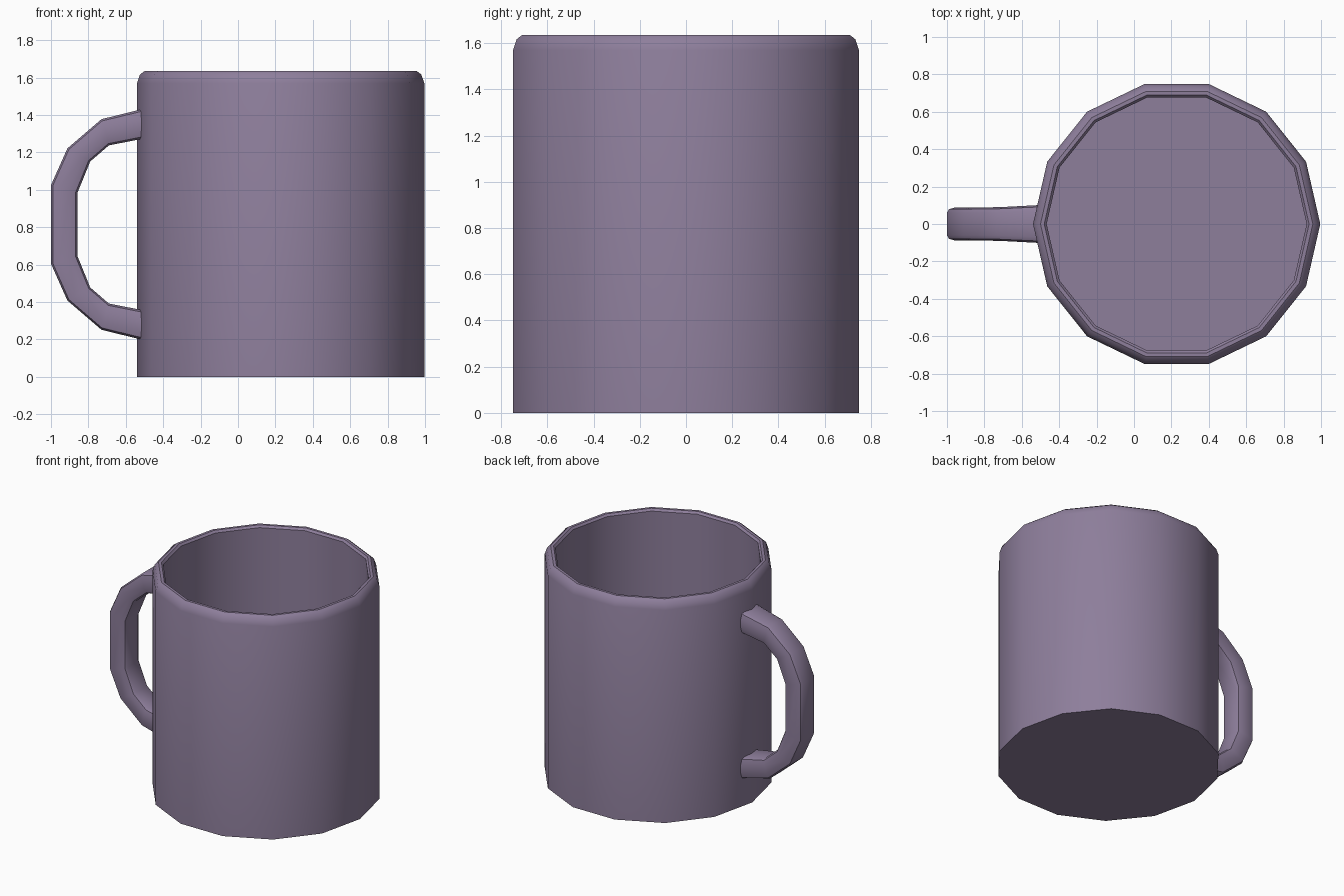
import bpy, bmesh
from math import cos, sin, tau, radians

if "Cube" in bpy.data.objects:
    bpy.data.objects.remove(bpy.data.objects["Cube"])

mat = bpy.data.materials.new("mauve_glaze")
mat.diffuse_color = (0.27, 0.21, 0.33, 1)
mat.use_nodes = True
mat.node_tree.nodes["Principled BSDF"].inputs["Base Color"].default_value = mat.diffuse_color


def skin(name, rings):
    """Join equal-sized rings of points into a capped, smooth-shaded tube."""
    bm = bmesh.new()
    loops = [[bm.verts.new(p) for p in ring] for ring in rings]
    n = len(loops[0])
    for a, b in zip(loops, loops[1:]):
        for i in range(n):
            j = (i + 1) % n
            bm.faces.new((a[i], a[j], b[j], b[i]))
    bm.faces.new(loops[0])
    bm.faces.new(loops[-1])
    bmesh.ops.recalc_face_normals(bm, faces=bm.faces)
    mesh = bpy.data.meshes.new(name)
    bm.to_mesh(mesh)
    bm.free()
    obj = bpy.data.objects.new(name, mesh)
    bpy.context.collection.objects.link(obj)
    mesh.materials.append(mat)
    bpy.ops.object.select_all(action='DESELECT')
    obj.select_set(True)
    bpy.context.view_layer.objects.active = obj
    bpy.ops.object.shade_smooth_by_angle(angle=radians(35))
    return obj


# Cup: 14-sided wall, rounded rim, hollow inside down to the floor
SIDES, CX = 14, 0.228
profile = [(0.768, 0), (0.768, 1.57), (0.752, 1.617), (0.728, 1.635),
           (0.708, 1.635), (0.695, 1.62), (0.695, 0.07)]
skin("cup", [[(CX + r * cos(tau * i / SIDES), r * sin(tau * i / SIDES), z)
              for i in range(SIDES)] for r, z in profile])

# Handle: rounded section swept between outer and inner outlines, mirrored in z
MID = 0.815
half = [((-0.49, 1.437), (-0.49, 1.277), 0.102),
        ((-0.73, 1.378), (-0.69, 1.238), 0.09),
        ((-0.912, 1.222), (-0.79, 1.152), 0.088),
        ((-1.0, 1.025), (-0.858, 0.985), 0.088)]
flip = lambda p: (p[0], 2 * MID - p[1])
path = half + [(flip(o), flip(i), w) for o, i, w in reversed(half)]
quarter = [(1, 0.68), (0.86, 0.9), (0.4, 1)]
section = (quarter + [(-u, v) for u, v in reversed(quarter)]
           + [(-u, -v) for u, v in quarter]
           + [(u, -v) for u, v in reversed(quarter)])
rings = []
for o, i, w in path:
    rings.append([((o[0] * (1 + u) + i[0] * (1 - u)) / 2, v * w,
                   (o[1] * (1 + u) + i[1] * (1 - u)) / 2) for u, v in section])
skin("handle", rings)
